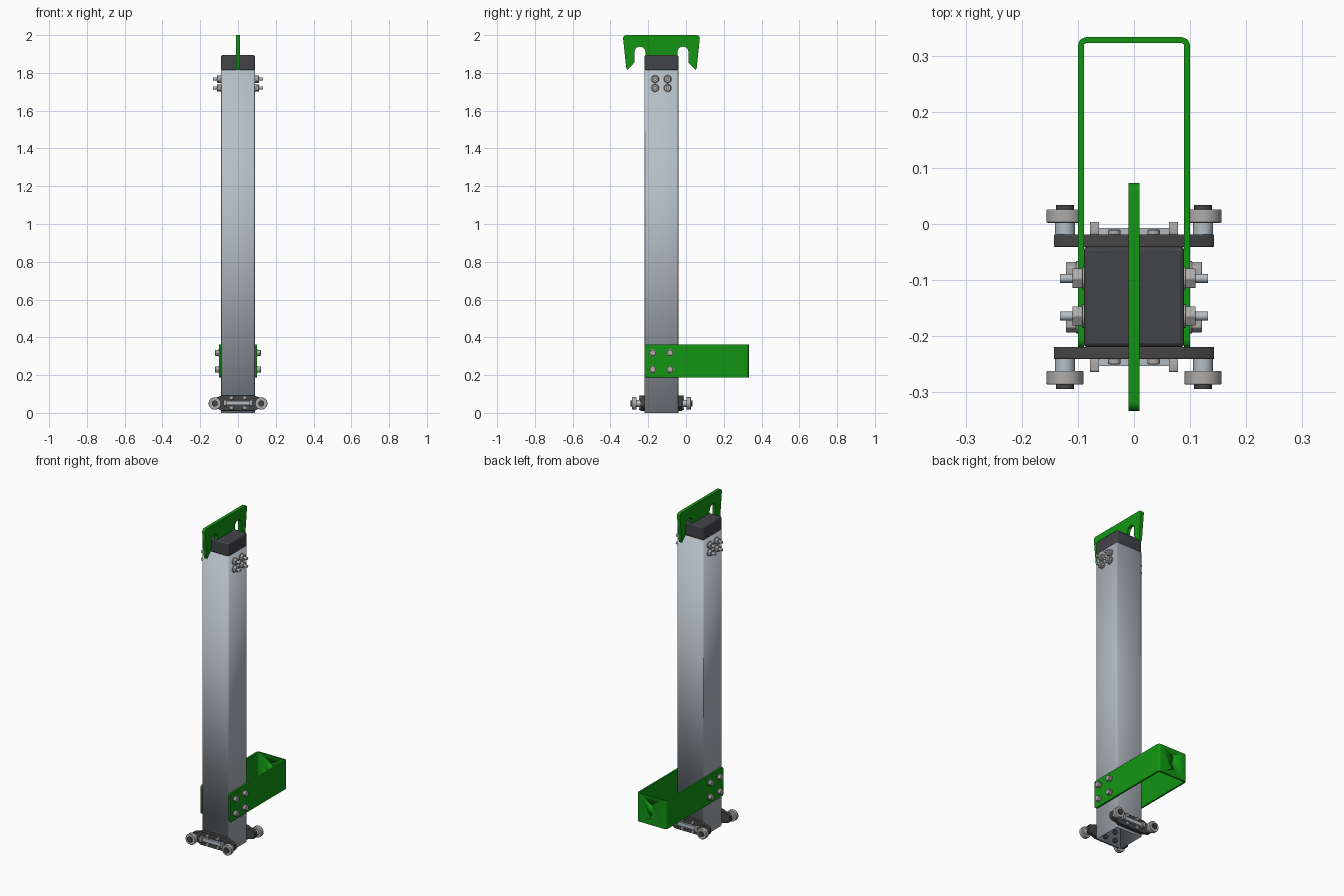
import bpy, bmesh
from math import pi, sin, cos, radians

if "Cube" in bpy.data.objects:
    bpy.data.objects.remove(bpy.data.objects["Cube"])

def material(name, rgb):
    m = bpy.data.materials.new(name)
    m.diffuse_color = (*rgb, 1)
    m.use_nodes = True
    m.node_tree.nodes["Principled BSDF"].inputs["Base Color"].default_value = m.diffuse_color
    return m

GREEN = material("green_paint", (0.006, 0.30, 0.006))
STEEL = material("galvanised_steel", (0.46, 0.52, 0.57))
DARK = material("dark_plastic", (0.055, 0.057, 0.065))
PLATE = material("dark_plate", (0.06, 0.06, 0.06))
ZINC = material("zinc", (0.42, 0.41, 0.40))

def to3(axis, u, v, w):
    return {'x': (w, u, v), 'y': (u, w, v), 'z': (u, v, w)}[axis]

def prism(name, pts, a, b, axis, mat=None, caps=True, bevel=0):
    """Extrude a 2D outline along an axis from a to b."""
    bm = bmesh.new()
    lo = [bm.verts.new(to3(axis, u, v, a)) for u, v in pts]
    hi = [bm.verts.new(to3(axis, u, v, b)) for u, v in pts]
    n = len(pts)
    for i in range(n):
        j = (i + 1) % n
        bm.faces.new((lo[i], lo[j], hi[j], hi[i]))
    if caps:
        bm.faces.new(lo)
        bm.faces.new(hi)
    bmesh.ops.recalc_face_normals(bm, faces=bm.faces)
    me = bpy.data.meshes.new(name)
    bm.to_mesh(me)
    bm.free()
    me.polygons.foreach_set("use_smooth", [True] * len(me.polygons))
    me.set_sharp_from_angle(angle=radians(32))
    ob = bpy.data.objects.new(name, me)
    bpy.context.collection.objects.link(ob)
    if mat:
        me.materials.append(mat)
    if bevel:
        m = ob.modifiers.new("bevel", 'BEVEL')
        m.width, m.segments = bevel, 2
    return ob

def circle(u, v, r, n=24, start=0.0):
    return [(u + r * cos(start + 2 * pi * i / n), v + r * sin(start + 2 * pi * i / n)) for i in range(n)]

def arc(u, v, r, a0, a1, n=8):
    return [(u + r * cos(radians(a0 + (a1 - a0) * i / n)),
             v + r * sin(radians(a0 + (a1 - a0) * i / n))) for i in range(n + 1)]

def rounded(u0, u1, v0, v1, r, n=4):
    return (arc(u1 - r, v1 - r, r, 0, 90, n) + arc(u0 + r, v1 - r, r, 90, 180, n)
            + arc(u0 + r, v0 + r, r, 180, 270, n) + arc(u1 - r, v0 + r, r, 270, 360, n))

CY = -0.13   # column centre in y

# Hollow square column
col = prism("column", rounded(-0.089, 0.089, CY - 0.089, CY + 0.089, 0.004, 2), 0, 1.815, 'z', STEEL, caps=False)
sol = col.modifiers.new("wall", 'SOLIDIFY')
sol.thickness, sol.offset = 0.008, -1

# Rounded top cap
prism("top_cap", rounded(-0.0895, 0.0895, CY - 0.0895, CY + 0.0895, 0.008), 1.812, 1.895, 'z', DARK, bevel=0.01)

# Double hook plate: half outline mirrored about the column centre
half = [(0.085, 1.85)] + [(0.085, 1.91)] + arc(0.114, 1.91, 0.029, 180, 0, 10)[1:]
half += [(0.143, 1.855), (0.182, 1.814), (0.187, 1.83)] + arc(0.186, 1.983, 0.017, 0, 90, 5)
right = [(CY + d, z) for d, z in half]
left = [(CY - d, z) for d, z in reversed(half)]
prism("hook_plate", right + left, -0.01, 0.01, 'x', GREEN)

# U-shaped bracket
B, Y0, Y1 = 0.1, -0.22, 0.333
outer = [(B, Y0)] + arc(B - 0.016, Y1 - 0.016, 0.016, 0, 90, 5) + arc(-B + 0.016, Y1 - 0.016, 0.016, 90, 180, 5) + [(-B, Y0)]
inner = [(-B + 0.0105, Y0)] + arc(-B + 0.016, Y1 - 0.016, 0.0055, 180, 90, 5) + arc(B - 0.016, Y1 - 0.016, 0.0055, 90, 0, 5) + [(B - 0.0105, Y0)]
bracket = prism("rear_bracket", outer + inner, 0.188, 0.362, 'z', GREEN)
bm = bmesh.new()
bm.from_mesh(bracket.data)
ends = [e for e in bm.edges if all(abs(v.co.y - Y0) < 1e-4 for v in e.verts)
        and abs(e.verts[0].co.z - e.verts[1].co.z) < 1e-4]
bmesh.ops.bevel(bm, geom=ends, offset=0.012, segments=3, profile=0.5, affect='EDGES')
bm.to_mesh(bracket.data)
bm.free()
for z in (0.235, 0.315):
    cut = prism("hole_cutter", circle(0, z, 0.007, 16), 0.30, 0.36, 'y')
    cut.hide_render = True
    cut.hide_set(True)
    m = bracket.modifiers.new("hole", 'BOOLEAN')
    m.object, m.operation, m.solver = cut, 'DIFFERENCE', 'EXACT'

# Side fasteners on both faces of the column
for s in (-1, 1):
    for y in (-0.164, -0.097):
        for z in (1.72, 1.767):
            prism("upper_washer", circle(y, z, 0.021), s * 0.085, s * 0.092, 'x', ZINC)
            prism("upper_nut", circle(y, z, 0.02, 6, pi / 6), s * 0.092, s * 0.11, 'x', ZINC, bevel=0.002)
            prism("upper_stud", circle(y, z, 0.008, 16), s * 0.07, s * 0.132, 'x', STEEL)
    for y in (-0.176, -0.085):
        for z in (0.23, 0.318):
            prism("bracket_washer", circle(y, z, 0.019), s * 0.095, s * 0.103, 'x', ZINC)
            prism("bracket_bolt", circle(y, z, 0.018, 6), s * 0.103, s * 0.121, 'x', ZINC, bevel=0.002)
            prism("bracket_bolt_end", circle(y, z, 0.012, 6), s * 0.09, s * 0.07, 'x', ZINC)

# Roller carriages on front and back of the column foot
quarter = [(0.143, 0.068), (0.132, 0.078), (0.105, 0.084), (0.086, 0.093)]
outline = quarter + [(-x, z) for x, z in reversed(quarter)]
outline += [(-x, 0.104 - z) for x, z in quarter] + [(x, 0.104 - z) for x, z in reversed(quarter)]
for s, side in ((-1, "front"), (1, "back")):
    def at(d):
        return CY + s * d
    prism(side + "_carriage_plate", outline, at(0.089), at(0.111), 'y', PLATE, bevel=0.002)
    # Central bar with end stops
    prism(side + "_centre_bar", rounded(-0.066, 0.066, 0.042, 0.064, 0.003, 2), at(0.110), at(0.123), 'y', STEEL)
    for t in (-1, 1):
        prism(side + "_bar_end", rounded(min(at(0.11), at(0.134)), max(at(0.11), at(0.134)), 0.037, 0.069, 0.004, 3),
              t * 0.062, t * 0.078, 'x', ZINC)
        # Plate screws, with nuts inside the tube
        for z in (0.027, 0.080):
            prism(side + "_plate_screw", circle(t * 0.035, z, 0.011, 16), at(0.110), at(0.120), 'y', ZINC, bevel=0.002)
            prism(side + "_plate_nut", circle(t * 0.035, z, 0.014, 6), at(0.082), at(0.068), 'y', PLATE)
        # Roller
        x = t * 0.123
        prism(side + "_roller_spacer", circle(x, 0.05, 0.018), at(0.110), at(0.133), 'y', STEEL)
        prism(side + "_roller", circle(x, 0.05, 0.033, 32), at(0.132), at(0.156), 'y', ZINC, bevel=0.002)
        prism(side + "_roller_hub", circle(x, 0.05, 0.016), at(0.155), at(0.164), 'y', PLATE)
